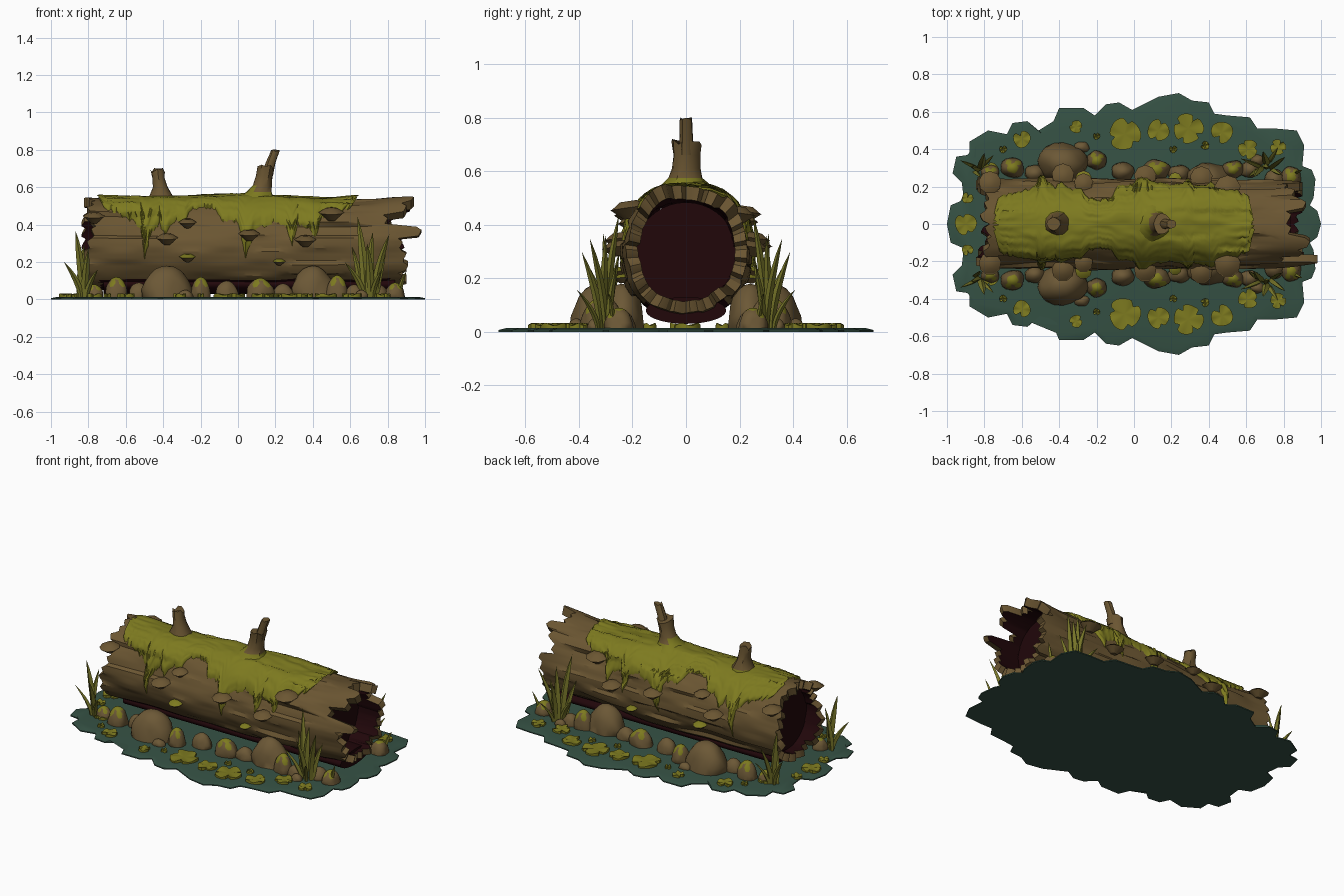
import bpy, bmesh, math, random
from math import sin, cos, pi, radians
from mathutils import Vector, Matrix, noise

if "Cube" in bpy.data.objects:
    bpy.data.objects.remove(bpy.data.objects["Cube"])

random.seed(4)


def mat(name, rgb):
    m = bpy.data.materials.new(name)
    m.diffuse_color = (*rgb, 1)
    m.use_nodes = True
    m.node_tree.nodes["Principled BSDF"].inputs["Base Color"].default_value = m.diffuse_color
    return m


WOOD = mat("brown wood", (0.147, 0.093, 0.032))
MOSS = mat("olive moss", (0.205, 0.195, 0.014))
DARK = mat("dark hollow", (0.015, 0.002, 0.003))
WATER = mat("teal water", (0.036, 0.083, 0.058))
STONE = mat("brown stone", (0.150, 0.098, 0.037))
REED = mat("reed green", (0.185, 0.180, 0.022))


def finish(bm, name, mats, angle=35, recalc=True):
    if recalc:
        bmesh.ops.recalc_face_normals(bm, faces=bm.faces)
    me = bpy.data.meshes.new(name)
    bm.to_mesh(me)
    bm.free()
    for m in mats:
        me.materials.append(m)
    ob = bpy.data.objects.new(name, me)
    bpy.context.collection.objects.link(ob)
    bpy.ops.object.select_all(action='DESELECT')
    ob.select_set(True)
    bpy.context.view_layer.objects.active = ob
    bpy.ops.object.shade_smooth_by_angle(angle=radians(angle))
    return ob


def tube(bm, rings, n=10, jag=0.0):
    """Rings of (x, y, z, rx, ry) skinned and capped."""
    loops = []
    for i, (x, y, z, rx, ry) in enumerate(rings):
        last = i == len(rings) - 1
        loops.append([bm.verts.new((x + rx * cos(2 * pi * k / n) * random.uniform(.92, 1.08),
                                    y + ry * sin(2 * pi * k / n) * random.uniform(.92, 1.08),
                                    z + (random.uniform(-jag, jag) if last else 0)))
                      for k in range(n)])
    for a, b in zip(loops, loops[1:]):
        for k in range(n):
            bm.faces.new((a[k], a[(k + 1) % n], b[(k + 1) % n], b[k]))
    bm.faces.new(loops[0])
    bm.faces.new(loops[-1])


# ---- water sheet: half outline mirrored front to back
half = [(1, 0), (.98, .07), (.94, .1), (.96, .14), (.97, .24), (.95, .29), (.9, .31), (.91, .42), (.87, .5),
        (.76, .51), (.66, .51), (.62, .57), (.5, .58), (.43, .59), (.40, .65), (.31, .66), (.24, .7),
        (.13, .68), (.05, .64), (-.01, .61), (-.08, .65), (-.15, .64), (-.21, .58), (-.27, .62),
        (-.4, .62), (-.43, .55), (-.51, .5), (-.57, .55), (-.65, .54), (-.68, .48), (-.78, .5),
        (-.88, .44), (-.88, .37), (-.95, .36), (-.97, .27), (-.92, .22), (-.91, .13), (-.98, .1), (-1, 0)]
outline = half + [(x, -y) for x, y in half[-2:0:-1]]
bm = bmesh.new()
rings = [[bm.verts.new((x * s, y * s, z)) for x, y in outline]
         for s, z in ((1, 0), (1, .007), (.96, .014))]
for a, b in zip(rings, rings[1:]):
    for k in range(len(a)):
        j = (k + 1) % len(a)
        bm.faces.new((a[k], a[j], b[j], b[k]))
bm.faces.new(rings[0][::-1])
bm.faces.new(rings[-1])
bmesh.ops.triangulate(bm, faces=[f for f in bm.faces if len(f.verts) > 4])
finish(bm, "water", [WATER], 30)

# ---- hollow log: planks of bark around an axis along x, angle measured from the top
PL, SUB = 22, 4
right_end = [.84, .94, .90, .80, .98, .88, .90, .91, .88, .90, .88,
             .88, .90, .87, .90, .88, .89, .90, .82, .86, .92, .84]
left_end = [-random.uniform(.78, .85) for _ in range(PL)]


def surf(x, a, off=0.0, k=1.0):
    p = int((a % (2 * pi)) / (2 * pi) * PL + 1e-4) % PL
    step = noise.noise(Vector((x * 3.2 + p * 7.3, p * 3.17, .4))) * (.008 + .02 * abs(sin(a)))
    wave = noise.noise(Vector((x * 2.2, 1.6 * cos(a), 1.6 * sin(a)))) * .016
    flare = max(0, (x - .72) / .25) * (.05 * max(0, cos(a)) - .02)
    flare += max(0, (-x - .7) / .15) * .008
    r = (.236 + step + wave + flare + off) * k
    return Vector((x, -sin(a) * r, .292 + cos(a) * r * 1.03))


bm = bmesh.new()
N, M = PL * SUB, 60
outer, inner = [], []
for j in range(N):
    a, p = 2 * pi * j / N, j // SUB
    cut = (.025, .0, .006, .016)[j % SUB]
    x0, x1 = left_end[p] + cut, right_end[p] - cut
    outer.append([bm.verts.new(surf(x0 + (x1 - x0) * i / M, a)) for i in range(M + 1)])
    inner.append([bm.verts.new(surf(x0 + (x1 - x0) * i / 8, a, 0, .8)) for i in range(9)])
for j in range(N):
    o, o2, n, n2 = outer[j], outer[(j + 1) % N], inner[j], inner[(j + 1) % N]
    under = cos(2 * pi * (j + .5) / N) < -.74
    for i in range(M):
        f = bm.faces.new((o[i], o[i + 1], o2[i + 1], o2[i]))
        f.material_index = int(under and -.74 < f.calc_center_median().x < .8)
    for i in range(8):
        edge = i in (0, 7) and random.random() < .3
        bm.faces.new((n[i], n2[i], n2[i + 1], n[i + 1])).material_index = 1
    for i in (0, -1):
        bm.faces.new((o[i], o2[i], n2[i], n[i]))
finish(bm, "log_bark", [WOOD, DARK], 28)

# dark filling inside and below the log
bm = bmesh.new()
for depth, x, z, sy, sz in ((1.46, 0, .292, .192, .192), (1.56, .06, .08, .15, .05)):
    bmesh.ops.create_cone(bm, cap_ends=True, segments=40, radius1=1, radius2=1, depth=1,
                          matrix=Matrix.Translation((x, 0, z)) @ Matrix.Diagonal((depth, sy, sz, 1))
                          @ Matrix.Rotation(pi / 2, 4, 'Y'))
finish(bm, "dark_core", [DARK])

# ---- moss blanket with drips: (x, reach in degrees from the top)
reach = [(-.74, 12), (-.72, 40), (-.62, 49), (-.55, 58), (-.52, 68), (-.50, 111), (-.46, 72), (-.42, 60),
         (-.39, 78), (-.35, 58), (-.28, 58), (-.25, 38), (-.2, 33), (-.12, 36), (-.09, 58), (0, 60),
         (.04, 110), (.09, 72), (.18, 60), (.25, 62), (.29, 92), (.32, 62), (.38, 68), (.41, 84),
         (.45, 55), (.55, 48), (.61, 36), (.63, 12)]


def moss_reach(x):
    for (xa, da), (xb, db) in zip(reach, reach[1:]):
        if x <= xb:
            return radians(da + (db - da) * (x - xa) / (xb - xa))
    return radians(12)


bm = bmesh.new()
grid = []
for i in range(138):
    e = moss_reach(-.74 + i * .01) + radians(random.uniform(-3, 3))
    col = []
    for v in range(-24, 25):
        # ragged ends: shift the columns near both ends back and forth
        x = -.74 + i * .01
        x += .035 * noise.noise(Vector((v * .35, 2.2 * (i > 70), 0))) * abs((i - 69) / 69) ** 6
        thick = .021 + .006 * noise.noise(Vector((x * 9, v * .3, 0)))
        col.append(bm.verts.new(surf(x, e * v / 24, thick * (1 - (abs(v) / 24) ** 8) - .002)))
    grid.append(col)
for c, d in zip(grid, grid[1:]):
    for v in range(48):
        bm.faces.new((c[v], c[v + 1], d[v + 1], d[v]))
finish(bm, "moss_blanket", [MOSS], 50, recalc=False)

# ---- broken branch stubs, mossy at the foot
for name, parts, line in (
    ("left_stub", [[(-.41, 0, .50, .09, .085), (-.41, 0, .55, .065, .062), (-.415, 0, .60, .04, .047),
                    (-.425, 0, .65, .034, .038), (-.43, 0, .69, .036, .035)]], .555),
    ("right_stub", [[(.09, 0, .49, .16, .14), (.10, 0, .55, .095, .085), (.115, 0, .575, .068, .064),
                     (.128, 0, .61, .052, .054), (.14, 0, .66, .045, .05), (.15, 0, .71, .046, .056)],
                    [(.155, 0, .66, .03, .03), (.175, 0, .73, .026, .026), (.20, 0, .795, .026, .024)]], .57)):
    bm = bmesh.new()
    for rings in parts:
        tube(bm, rings, 12, .012)
    for f in bm.faces:
        c = f.calc_center_median()
        f.material_index = int(c.z < line or (c.z < .62 and c.x < .085 and c.x > 0))
    finish(bm, name, [WOOD, MOSS])

# ---- shelf fungi on both flanks: (x, z, radius, mossy top)
bm = bmesh.new()
for x, z, r, mossy in ((-.38, .31, .06, 0), (.06, .33, .06, 0), (.36, .30, .06, 0), (.5, .43, .07, 0),
                       (-.27, .40, .05, 0), (-.27, .22, .045, 1), (-.77, .42, .06, 0), (.22, .2, .035, 1)):
    for s in (1, -1):
        a = math.acos(max(-1, min(1, (z - .292) / .245)))
        c = surf(x, s * a, .014)
        for r1, r2, h, dz, m in ((r * .3, r, r * .6, 0, 0), (r, r * .45, r * .35, r * .47, mossy)):
            vs = bmesh.ops.create_cone(
                bm, cap_ends=True, segments=9, radius1=r1, radius2=r2, depth=h,
                matrix=Matrix.Translation(c + Vector((0, 0, dz))) @ Matrix.Rotation(s * .15, 4, 'X'))['verts']
            for f in {f for v in vs for f in v.link_faces}:
                f.material_index = m
finish(bm, "shelf_fungi", [WOOD, MOSS])

# ---- stones on both sides: (x, y, rx, ry, top, mossy)
bm = bmesh.new()
for x, y, rx, ry, h, mossy in (
        (-.38, .325, .14, .105, .18, 0), (.4, .24, .12, .085, .18, 0), (-.65, .30, .065, .055, .12, 1),
        (-.2, .34, .055, .05, .12, 1), (-.06, .28, .06, .05, .10, 0), (.12, .29, .075, .055, .115, 1),
        (.24, .27, .06, .045, .085, 0), (.53, .29, .06, .05, .13, 1), (.62, .29, .055, .045, .08, 0),
        (.84, .25, .055, .055, .09, 1), (.75, .24, .055, .05, .08, 0), (-.77, .27, .05, .045, .08, 1),
        (-.53, .27, .055, .045, .09, 0), (-.28, .41, .04, .03, .05, 0), (.66, .34, .035, .03, .05, 0)):
    for s in (1, -1):
        vs = bmesh.ops.create_icosphere(bm, subdivisions=3, radius=1)['verts']
        for v in vs:
            n = 1 + .2 * noise.noise(v.co * 1.4 + Vector((x * 9, y * 9, 0)))
            top = v.co.z > .74 + .15 * noise.noise(v.co * 4)
            for f in v.link_faces:
                f.material_index = int(bool(mossy) and top)
            v.co = Vector((x + v.co.x * rx * n, s * (y + v.co.y * ry * n),
                           max(.008, .012 + v.co.z * (h - .012))))
finish(bm, "stones", [STONE, MOSS], 40)

# ---- lily pads: (x, y, radius, notches), mirrored unless on the axis
bm = bmesh.new()
for x, y, r, k in ((-.05, .48, .085, 3), (.13, .5, .058, 2), (.29, .51, .08, 4), (.47, .49, .058, 1),
                   (.61, .40, .052, 3), (.77, .41, .042, 4), (-.31, .52, .034, 2), (-.6, .455, .046, 1),
                   (-.77, .29, .042, 3), (-.9, 0, .058, 2), (-.2, .47, .018, 1), (.21, .40, .02, 1),
                   (-.89, .14, .03, 1), (.38, .42, .022, 1), (-.7, .4, .02, 1)):
    spin = random.uniform(0, 6)
    for s in ((1, -1) if y else (1,)):
        n = 32
        rim, low = [], []
        for i in range(n):
            t = 2 * pi * i / n
            notch = max(0, cos(t * k)) ** (24 / k)
            q = r * (1 - (.6 if k == 1 else .35) * notch) * (1 + .05 * sin(3 * t))
            px, py = x + q * cos(t + spin), s * (y + q * sin(t + spin))
            z = .028 + .005 * sin(5 * t)
            rim.append(bm.verts.new((px, py, z)))
            low.append(bm.verts.new((px, py, .011)))
        mid = bm.verts.new((x, s * y, .024))
        for i in range(n):
            j = (i + 1) % n
            bm.faces.new((rim[i], rim[j], mid))
            bm.faces.new((low[i], low[j], rim[j], rim[i]))
finish(bm, "lily_pads", [MOSS], 40)

# ---- reed clumps: blades (base x, base y, tip x, tip y, tip z, width)
bm = bmesh.new()
for bx, by, tx, ty, tz, w in (
        (-.83, .29, -.87, .31, .37, .026), (-.84, .30, -.93, .34, .20, .021), (-.82, .30, -.80, .38, .27, .024),
        (-.85, .28, -.82, .25, .30, .021), (-.81, .31, -.75, .37, .16, .019), (.68, .30, .64, .25, .44, .027),
        (.70, .31, .72, .30, .36, .027), (.73, .30, .81, .36, .35, .025), (.67, .31, .57, .35, .20, .022),
        (.71, .32, .69, .39, .30, .025), (.74, .29, .79, .26, .25, .022), (.72, .33, .77, .41, .16, .019),
        (.66, .29, .61, .25, .28, .021), (.86, .27, .9, .29, .15, .015)):
    for s in (1, -1):
        rows = []
        for i in range(6):
            t = i / 6
            c = Vector((bx + (tx - bx) * t ** 1.7, s * (by + (ty - by) * t ** 1.7), .01 + (tz - .01) * t))
            q = w * (.5 + 1.6 * t - 2.05 * t * t)
            rows.append([bm.verts.new(c + Vector(d)) for d in
                         ((q, 0, 0), (0, q * .7, 0), (-q, 0, 0), (0, -q * .7, 0))])
        tip = bm.verts.new((tx, s * ty, tz))
        for a, b in zip(rows, rows[1:]):
            for k in range(4):
                bm.faces.new((a[k], a[(k + 1) % 4], b[(k + 1) % 4], b[k]))
        for k in range(4):
            bm.faces.new((rows[-1][k], rows[-1][(k + 1) % 4], tip))
        bm.faces.new(rows[0])
finish(bm, "reeds", [REED], 30)
